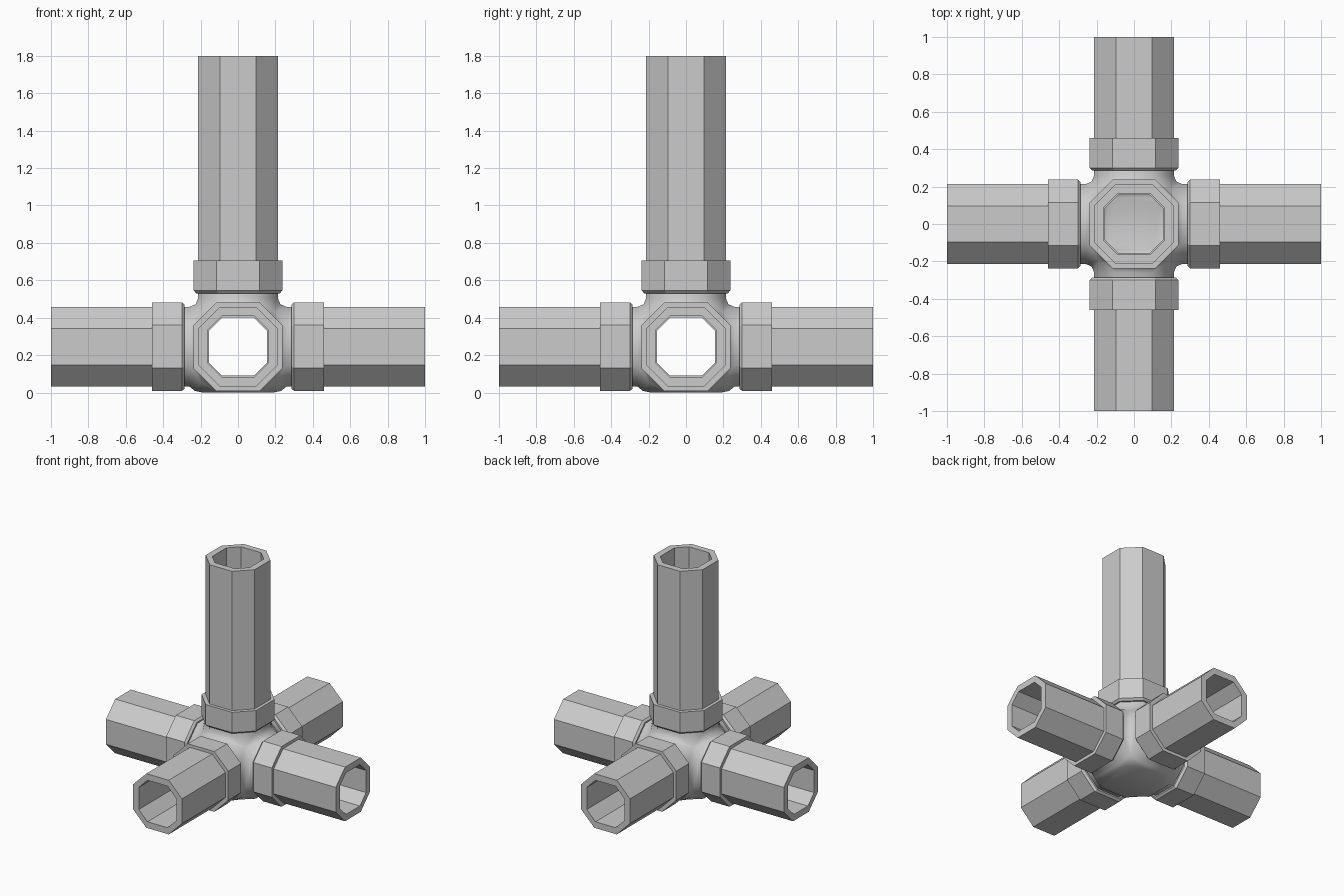
import bpy, bmesh, math
from itertools import product
from mathutils import Vector

if "Cube" in bpy.data.objects:
    bpy.data.objects.remove(bpy.data.objects["Cube"])

CZ = 0.245  # height of the joint centre
ARMS = {"right": (1, 0, 0), "left": (-1, 0, 0), "back": (0, 1, 0),
        "front": (0, -1, 0), "top": (0, 0, 1)}


def finish(name, bm, angle):
    bmesh.ops.recalc_face_normals(bm, faces=bm.faces[:])
    mesh = bpy.data.meshes.new(name)
    bm.to_mesh(mesh)
    bm.free()
    ob = bpy.data.objects.new(name, mesh)
    ob.location.z = CZ
    bpy.context.collection.objects.link(ob)
    bpy.ops.object.select_all(action='DESELECT')
    ob.select_set(True)
    bpy.context.view_layer.objects.active = ob
    bpy.ops.object.shade_smooth_by_angle(angle=math.radians(angle))
    return ob


def octagon_loft(name, axis, profile):
    """Closed ring-shaped part: profile rows are (distance, apothem, half flat)."""
    w = Vector(axis)
    u = Vector((0, 1, 0)) if w.x else Vector((1, 0, 0))
    v = w.cross(u)
    bm = bmesh.new()
    rings = []
    for d, a, h in profile:
        pts = [(a, -h), (a, h), (h, a), (-h, a), (-a, h), (-a, -h), (-h, -a), (h, -a)]
        rings.append([bm.verts.new(w * d + u * x + v * y) for x, y in pts])
    for r, q in zip(rings, rings[1:] + rings[:1]):
        for i in range(8):
            j = (i + 1) % 8
            bm.faces.new((r[i], r[j], q[j], q[i]))
    return finish(name, bm, 30)


def hub_shell(bm, a, h, d, b, end):
    """Five-way octagonal junction with filleted valleys and a closed floor."""
    sub = bmesh.new()

    def face(pts):
        sub.faces.new([sub.verts.new(p) for p in pts])

    def corner(s):
        m = d - (d - a) * 0.707
        loop = []
        for n in range(3):
            j, k = (n + 1) % 3, (n + 2) % 3
            for vals in ((d, h, a), (d, a, h), (m, m, h)):
                p = Vector((0, 0, 0))
                for ax, val in zip((n, j, k), vals):
                    p[ax] = val * s[ax]
                loop.append(p)
        if s[2] < 0:  # floor corner instead of a sixth arm
            loop[6] = Vector((s[0] * a * 0.89, s[1] * h * 1.23, -b))
            loop[7] = Vector((s[0] * h * 1.23, s[1] * a * 0.89, -b))
            # the arm 2 start point faces axis y, its end point faces axis x
            loop[6], loop[7] = loop[7], loop[6]
            loop[5] = (loop[4] + loop[6]) * 0.515
            loop[8] = (loop[7] + loop[0]) * 0.515
        return loop

    loops = {s: corner(s) for s in product((-1, 1), repeat=3)}
    for s, loop in loops.items():
        c = sum(loop, Vector()) / 9 * (1.05 if s[2] < 0 else 1.0)
        for i in range(9):
            face((loop[i], loop[(i + 1) % 9], c))
        for n in range(3):
            k = (n + 2) % 3
            if s[k] > 0:
                t = list(s)
                t[k] = -1
                other = loops[tuple(t)]
                for i in (3 * n + 1, 3 * n + 2):
                    j = (i + 1) % 9
                    face((loop[i], loop[j], other[j], other[i]))
    bmesh.ops.remove_doubles(sub, verts=sub.verts[:], dist=1e-4)
    # close the floor, then pull the five open ends outwards
    rim = [e for e in sub.edges if e.is_boundary]
    floor = [e for e in rim if all(v.co.z < -b + 1e-3 for v in e.verts)]
    bmesh.ops.contextual_create(sub, geom=floor)
    ends = [e for e in rim if e not in floor]
    ext = bmesh.ops.extrude_edge_only(sub, edges=ends)["geom"]
    for v in (g for g in ext if isinstance(g, bmesh.types.BMVert)):
        ax = max(range(3), key=lambda i: abs(v.co[i]))
        v.co[ax] = math.copysign(end, v.co[ax])
    tmp = bpy.data.meshes.new("hub_part")
    sub.to_mesh(tmp)
    sub.free()
    bm.from_mesh(tmp)
    bpy.data.meshes.remove(tmp)


# central hollow joint
END = 0.38
hub = bmesh.new()
hub_shell(hub, 0.213, 0.0975, 0.26, 0.245, END)
hub_shell(hub, 0.155, 0.085, 0.175, 0.165, END)
for axis in ARMS.values():
    w = Vector(axis)
    rim = [e for e in hub.edges if e.is_boundary
           and all(abs(v.co.dot(w) - END) < 1e-4 for v in e.verts)]
    bmesh.ops.bridge_loops(hub, edges=rim)
finish("hub", hub, 60)

# pipes and the collars that hold them
for side, axis in ARMS.items():
    tip = 1.8 - CZ if side == "top" else 1.0
    octagon_loft(side + "_pipe", axis, [
        (END, 0.213, 0.0975), (tip, 0.213, 0.0975),
        (tip, 0.163, 0.087), (END, 0.163, 0.087)])
    octagon_loft(side + "_collar", axis, [
        (0.285, 0.209, 0.096), (0.285, 0.223, 0.106), (0.30, 0.237, 0.115),
        (0.46, 0.237, 0.115), (0.46, 0.209, 0.096)])
